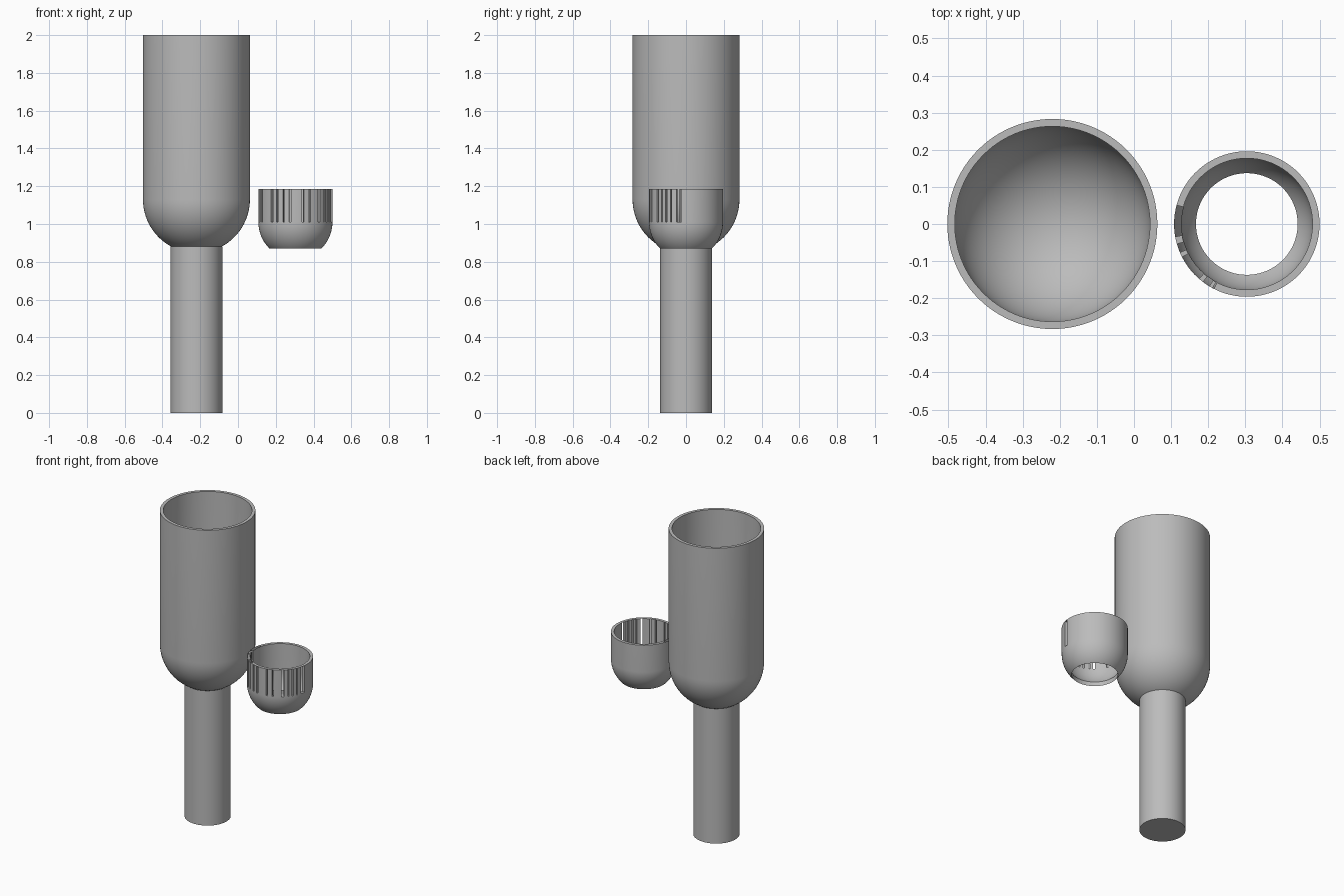
import bpy
import bmesh
from math import sin, cos, radians, sqrt, asin, acos, pi

if "Cube" in bpy.data.objects:
    bpy.data.objects.remove(bpy.data.objects["Cube"])

grey = bpy.data.materials.new("plain grey")
grey.use_nodes = True
GREY = (0.5, 0.5, 0.5, 1)
grey.diffuse_color = GREY
grey.node_tree.nodes["Principled BSDF"].inputs["Base Color"].default_value = GREY


def arc(radius, centre_z, start, end, steps=20):
    """Quarter-sphere profile, angles measured up from straight down."""
    points = []
    for i in range(steps + 1):
        a = start + (end - start) * i / steps
        points.append((radius * sin(a), centre_z - radius * cos(a)))
    return points


def lathe(bm, profile, angles, closed=False, keep=lambda band, mid: True):
    """Spin a profile about z; keep() chooses which faces are made."""
    rings = [[bm.verts.new((r * cos(radians(a)), r * sin(radians(a)), z))
              for r, z in profile] for a in angles]
    count = len(profile)
    for k, a in enumerate(angles):
        nxt = (k + 1) % len(angles)
        after = angles[nxt] + (360 if nxt == 0 else 0)
        for b in range(count if closed else count - 1):
            c = (b + 1) % count
            if keep(b, (a + after) / 2):
                bm.faces.new((rings[k][b], rings[nxt][b], rings[nxt][c], rings[k][c]))
    return rings


def finish(name, bm, x):
    bmesh.ops.remove_doubles(bm, verts=bm.verts, dist=0.00001)
    bmesh.ops.recalc_face_normals(bm, faces=bm.faces)
    mesh = bpy.data.meshes.new(name)
    bm.to_mesh(mesh)
    bm.free()
    obj = bpy.data.objects.new(name, mesh)
    obj.location.x = x
    mesh.materials.append(grey)
    bpy.context.collection.objects.link(obj)
    bpy.ops.object.select_all(action='DESELECT')
    obj.select_set(True)
    bpy.context.view_layer.objects.active = obj
    bpy.ops.object.shade_smooth_by_angle(angle=radians(30))


TUBE_X, HOLE = -0.22, 0.137
even = [i * 3.75 for i in range(96)]

# Stem: solid round rod, its open upper end buried in the bowl
bm = bmesh.new()
lathe(bm, [(0, 0), (HOLE, 0), (HOLE, 0.882)], even)
finish("stem", bm, TUBE_X)

# Tall tube with a hemispherical bottom
R, r, mid_z, top = 0.283, 0.263, 1.13, 2.0
bm = bmesh.new()
lathe(bm, arc(R, mid_z, 0, pi / 2) + [(R, top), (r, top)] + arc(r, mid_z, pi / 2, 0), even)
finish("tall_tube", bm, TUBE_X)

# Small cup with a drilled bottom and a slotted upper wall
R, r, mid_z, top = 0.196, 0.177, 1.01, 1.185
slots = [(190, 196), (203, 207), (229, 233), (239, 242), (250, 253), (260, 263),
         (280, 283), (291, 294), (308, 312), (319, 321), (326, 329), (335, 337), (345, 353)]
cap_gap = (165, 243)
outer = arc(R, mid_z, asin(HOLE / R), pi / 2)
inner = arc(r, mid_z, pi / 2, asin(HOLE / r))
profile = outer + [(R, top), (r, top)] + inner
lip = len(outer) - 1          # outer wall foot; then outer top, inner top, inner foot


def in_slot(angle):
    return any(a < angle < b for a, b in slots)


def keep_face(band, angle):
    if band == lip + 1:
        return not cap_gap[0] < angle < cap_gap[1]
    return band not in (lip, lip + 2) or not in_slot(angle)


edges = {e for s in slots for e in s} | set(cap_gap)
angles = sorted(edges | {a for a in range(0, 360, 4) if all(abs(a - e) > 1 for e in edges)})
bm = bmesh.new()
rings = lathe(bm, profile, angles, closed=True, keep=keep_face)
for k, a in enumerate(angles):
    # Slot sides
    if any(a in s for s in slots):
        bm.faces.new([rings[k][lip + j] for j in range(4)])
    # Slot floors
    nxt = (k + 1) % len(angles)
    if in_slot((a + angles[nxt]) / 2):
        bm.faces.new((rings[k][lip], rings[nxt][lip], rings[nxt][lip + 3], rings[k][lip + 3]))
finish("slotted_cup", bm, 0.304)
